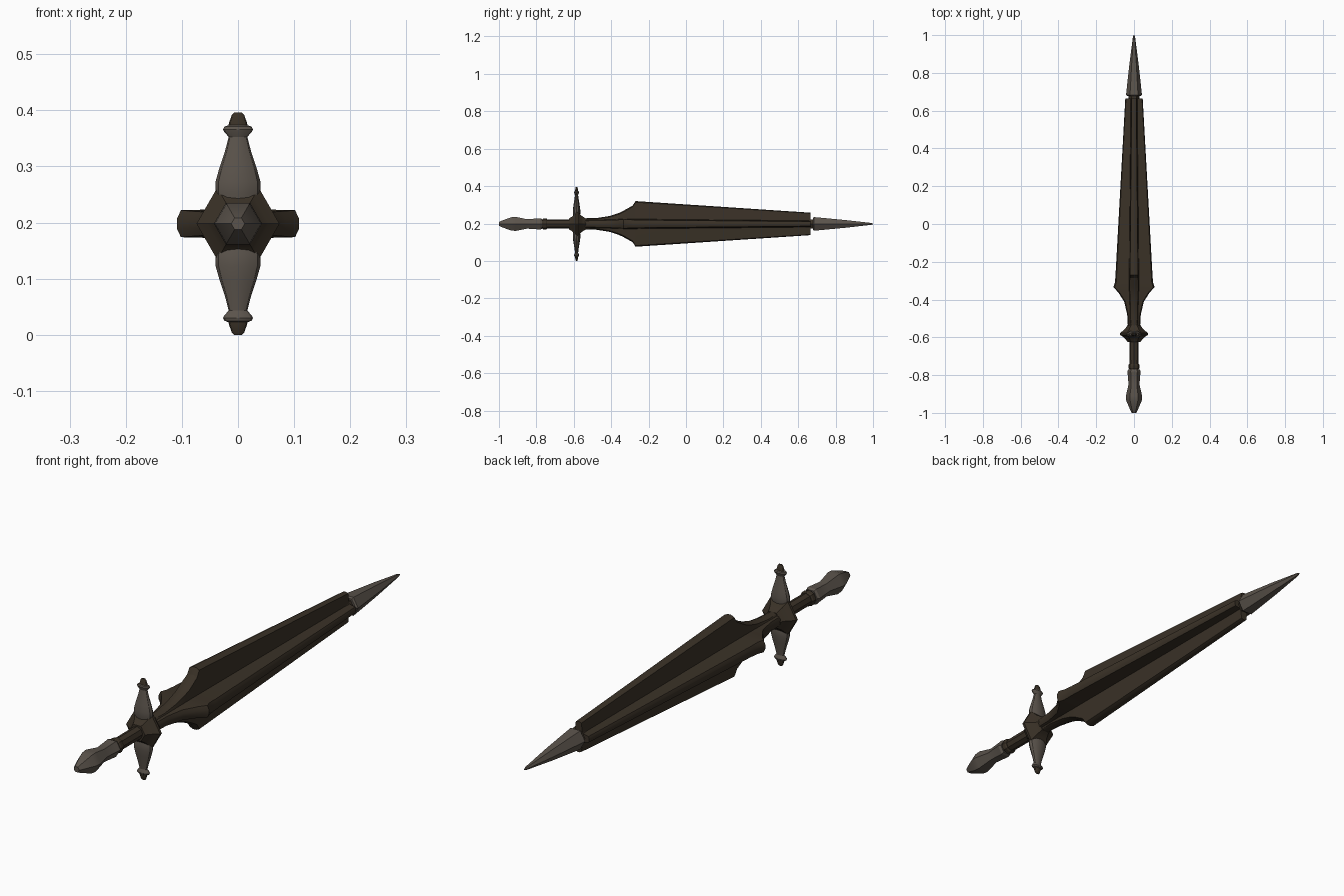
import bpy, bmesh
from math import sin, cos, pi, radians
from mathutils import Vector

if "Cube" in bpy.data.objects:
    bpy.data.objects.remove(bpy.data.objects["Cube"])

MID = 0.198      # height of the long axis
GUARD_Y = -0.585


def material(name, rgb):
    m = bpy.data.materials.new(name)
    m.use_nodes = True
    m.diffuse_color = (*rgb, 1)
    m.node_tree.nodes["Principled BSDF"].inputs["Base Color"].default_value = (*rgb, 1)
    return m


dark = material("dark bronze", (0.042, 0.031, 0.020))
grey = material("worn iron", (0.105, 0.088, 0.072))


def loft(name, sections, mat):
    """Skin a list of equal-length closed rings and cap both ends."""
    bm = bmesh.new()
    rings = [[bm.verts.new(p) for p in ring] for ring in sections]
    n = len(rings[0])
    for a, b in zip(rings, rings[1:]):
        for i in range(n):
            j = (i + 1) % n
            bm.faces.new((a[i], a[j], b[j], b[i]))
    bm.faces.new(rings[0])
    bm.faces.new(rings[-1])
    bmesh.ops.recalc_face_normals(bm, faces=bm.faces)
    mesh = bpy.data.meshes.new(name)
    bm.to_mesh(mesh)
    bm.free()
    mesh.materials.append(mat)
    ob = bpy.data.objects.new(name, mesh)
    bpy.context.collection.objects.link(ob)
    bpy.ops.object.select_all(action='DESELECT')
    ob.select_set(True)
    bpy.context.view_layer.objects.active = ob
    bpy.ops.object.shade_smooth_by_angle(angle=radians(28))
    return ob


def turned_y(name, profile, sides, mat):
    """Faceted part turned around the long axis; profile is (y, radius)."""
    return loft(name, [[(r * cos(2 * pi * k / sides), y, MID + r * sin(2 * pi * k / sides))
                        for k in range(sides)] for y, r in profile], mat)


def turned_z(name, profile, sides, side, mat):
    """Flattened part turned around the vertical; profile is (height, radius)."""
    return loft(name, [[(r * cos(2 * pi * k / sides), GUARD_Y + 0.5 * r * sin(2 * pi * k / sides),
                         MID + side * h) for k in range(sides)] for h, r in profile], mat)


def finned_section(y, reach_x, reach_z, half, core):
    """Cross of four fins, each ending in a bevelled wedge."""
    ring = []
    for k in range(4):
        out = Vector((cos(k * pi / 2), 0, sin(k * pi / 2)))
        across = Vector((-out.z, 0, out.x))
        reach = reach_z if k % 2 else reach_x
        rim = reach - 0.3 * half
        centre = Vector((0, y, MID))
        ring += [centre + out * core - across * core,
                 centre + out * rim - across * half,
                 centre + out * reach - across * half * 0.35,
                 centre + out * reach + across * half * 0.35,
                 centre + out * rim + across * half]
    return ring


# Blade with four long fins flaring out of the neck
loft("finned_blade", [finned_section(*s) for s in [
    (-0.55, 0.032, 0.030, 0.016, 0.020),
    (-0.48, 0.036, 0.031, 0.018, 0.021),
    (-0.41, 0.052, 0.042, 0.020, 0.023),
    (-0.36, 0.085, 0.058, 0.022, 0.025),
    (-0.335, 0.109, 0.070, 0.024, 0.026),
    (-0.31, 0.101, 0.084, 0.023, 0.026),
    (-0.285, 0.099, 0.098, 0.022, 0.026),
    (-0.27, 0.098, 0.122, 0.021, 0.026),
    (0.665, 0.046, 0.060, 0.012, 0.017)]], dark)

# Pointed tip and the neck joining it to the blade
turned_y("tip_neck", [(0.64, 0.028), (0.70, 0.028)], 6, dark)
turned_y("tip", [(0.678, 0.036), (0.684, 0.042), (0.75, 0.035), (0.85, 0.024),
                 (0.95, 0.011), (0.99, 0.006), (1.0, 0.002)], 6, grey)

# Grip with end collars
turned_y("grip", [(-0.78, 0.024), (-0.60, 0.025)], 8, dark)
turned_y("grip_collar", [(-0.768, 0.026), (-0.762, 0.030), (-0.748, 0.030), (-0.742, 0.026)], 8, dark)

# Pommel
turned_y("pommel", [(-1.0, 0.012), (-0.985, 0.020), (-0.935, 0.041), (-0.91, 0.043),
                    (-0.85, 0.029), (-0.80, 0.033), (-0.78, 0.035), (-0.77, 0.030)], 6, grey)

# Guard hub with a crested middle
turned_y("guard_hub", [(-0.625, 0.034), (-0.613, 0.042), (-0.60, 0.055), (-0.587, 0.074),
                       (-0.577, 0.074), (-0.56, 0.052), (-0.545, 0.040), (-0.535, 0.034)], 6, dark)

# Guard arms above and below, each with a ring and a knob
for label, side in (("upper", 1), ("lower", -1)):
    turned_z(label + "_guard_arm", [(0.03, 0.030), (0.055, 0.040), (0.075, 0.040), (0.10, 0.033),
                                    (0.13, 0.023), (0.157, 0.016)], 12, side, grey)
    turned_z(label + "_guard_ring", [(0.153, 0.015), (0.163, 0.024), (0.168, 0.027),
                                     (0.173, 0.024), (0.176, 0.016)], 12, side, grey)
    turned_z(label + "_guard_knob", [(0.172, 0.018), (0.180, 0.016), (0.194, 0.011),
                                     (0.198, 0.007)], 12, side, dark)
